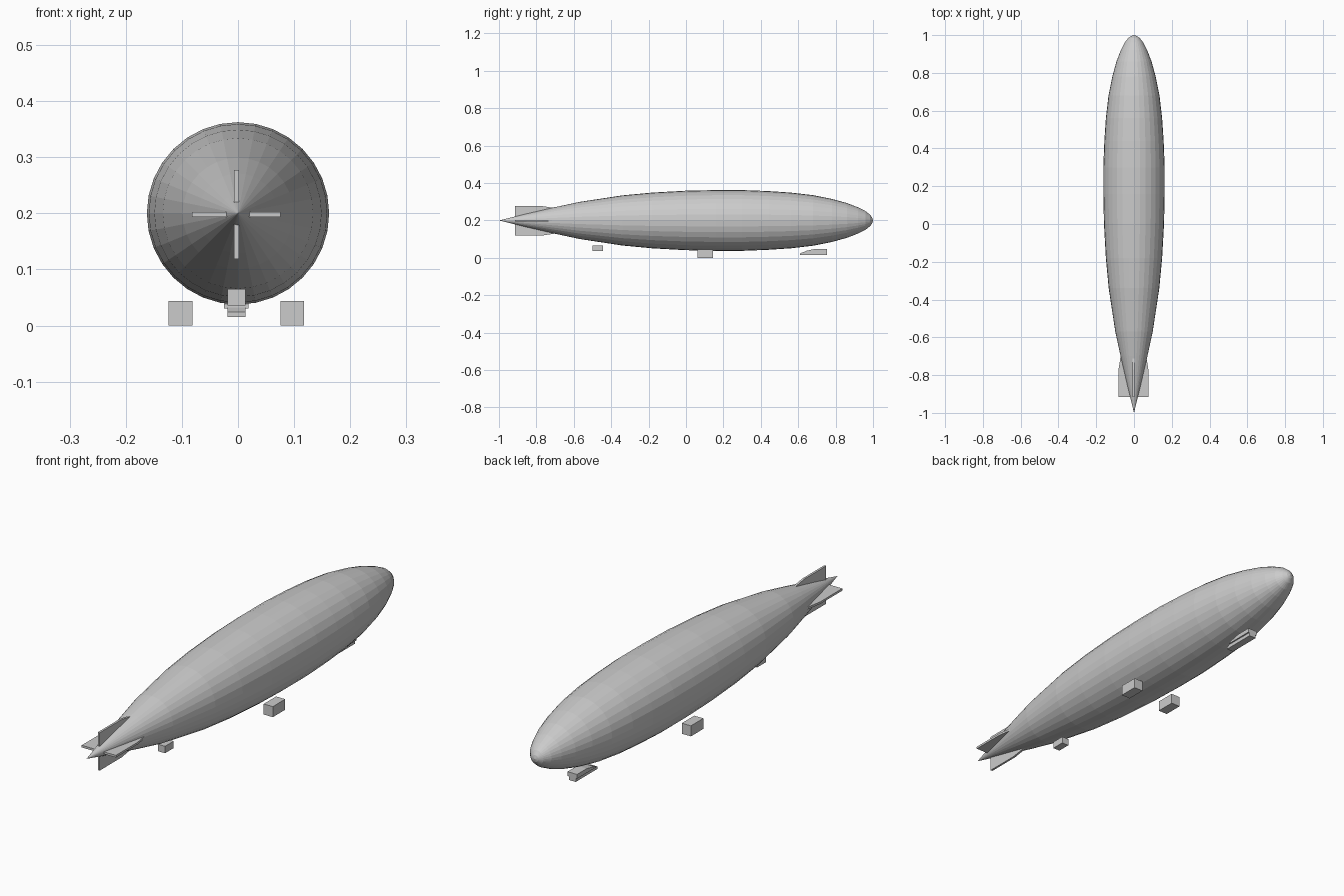
import bpy, bmesh
from math import pi, sin, cos
from mathutils import Matrix, Vector

if "Cube" in bpy.data.objects:
    bpy.data.objects.remove(bpy.data.objects["Cube"])

AXIS_Z = 0.2    # height of the hull axis
OFF_X = -0.003  # fittings sit slightly off the hull axis


def finish(name, bm):
    bmesh.ops.remove_doubles(bm, verts=bm.verts, dist=1e-5)
    bmesh.ops.recalc_face_normals(bm, faces=bm.faces)
    me = bpy.data.meshes.new(name)
    bm.to_mesh(me)
    bm.free()
    ob = bpy.data.objects.new(name, me)
    bpy.context.collection.objects.link(ob)
    return ob


def slab(name, profile, x0, x1, matrix=Matrix()):
    """Extrude a (y, z) outline from x0 to x1."""
    bm = bmesh.new()
    face = bm.faces.new([bm.verts.new((x0, y, z)) for y, z in profile])
    new = bmesh.ops.extrude_face_region(bm, geom=[face])["geom"]
    moved = [v for v in new if isinstance(v, bmesh.types.BMVert)]
    bmesh.ops.translate(bm, verts=moved, vec=(x1 - x0, 0, 0))
    bm.transform(matrix)
    return finish(name, bm)


def box(name, x0, x1, y0, y1, z0, z1):
    return slab(name, [(y0, z0), (y1, z0), (y1, z1), (y0, z1)], x0, x1)


# Hull: 32-sided revolved profile of (y, radius)
profile = [(-1, 0), (-0.86, 0.034), (-0.7, 0.071), (-0.57, 0.099), (-0.34, 0.134),
           (-0.18, 0.149), (0, 0.159), (0.16, 0.1625), (0.3, 0.1625), (0.44, 0.157),
           (0.56, 0.149), (0.68, 0.135), (0.78, 0.115), (0.86, 0.093), (0.92, 0.070),
           (0.96, 0.050), (0.985, 0.030), (0.996, 0.014), (1, 0)]
bm = bmesh.new()
sides = 32
rings = []
for y, r in profile:
    if r == 0:
        rings.append([bm.verts.new((0, y, AXIS_Z))] * sides)
    else:
        rings.append([bm.verts.new((r * sin(2 * pi * i / sides), y,
                                    AXIS_Z + r * cos(2 * pi * i / sides)))
                      for i in range(sides)])
for a, b in zip(rings, rings[1:]):
    for i in range(sides):
        j = (i + 1) % sides
        bm.faces.new(list(dict.fromkeys((a[i], a[j], b[j], b[i]))))
finish("hull", bm)

# Four tail fins around the axis
fin = [(-0.915, 0.012), (-0.915, 0.079), (-0.77, 0.079), (-0.69, 0.066), (-0.69, 0.05)]
for k, side in enumerate(("top", "right", "bottom", "left")):
    place = Matrix.Translation(Vector((OFF_X, 0, AXIS_Z - 0.002))) @ Matrix.Rotation(k * pi / 2, 4, "Y")
    slab("tail_fin_" + side, fin, -0.0045, 0.0045, place)

# Side and rear engine cars
for name, s in (("left", -1), ("right", 1)):
    cx = OFF_X + s * 0.0995
    box("engine_car_" + name, cx - 0.021, cx + 0.021, 0.062, 0.144, 0.0, 0.044)
box("engine_car_rear", OFF_X - 0.016, OFF_X + 0.016, -0.5, -0.443, 0.036, 0.065)

# Control car: tapered keel with a wider cabin above
keel = [(0.61, 0.015), (0.755, 0.015), (0.755, 0.032), (0.63, 0.032), (0.61, 0.024)]
slab("control_car_keel", keel, OFF_X - 0.016, OFF_X + 0.016)
cabin = [(0.63, 0.030), (0.755, 0.030), (0.755, 0.048), (0.69, 0.048), (0.64, 0.037)]
slab("control_car_cabin", cabin, OFF_X - 0.022, OFF_X + 0.022)
